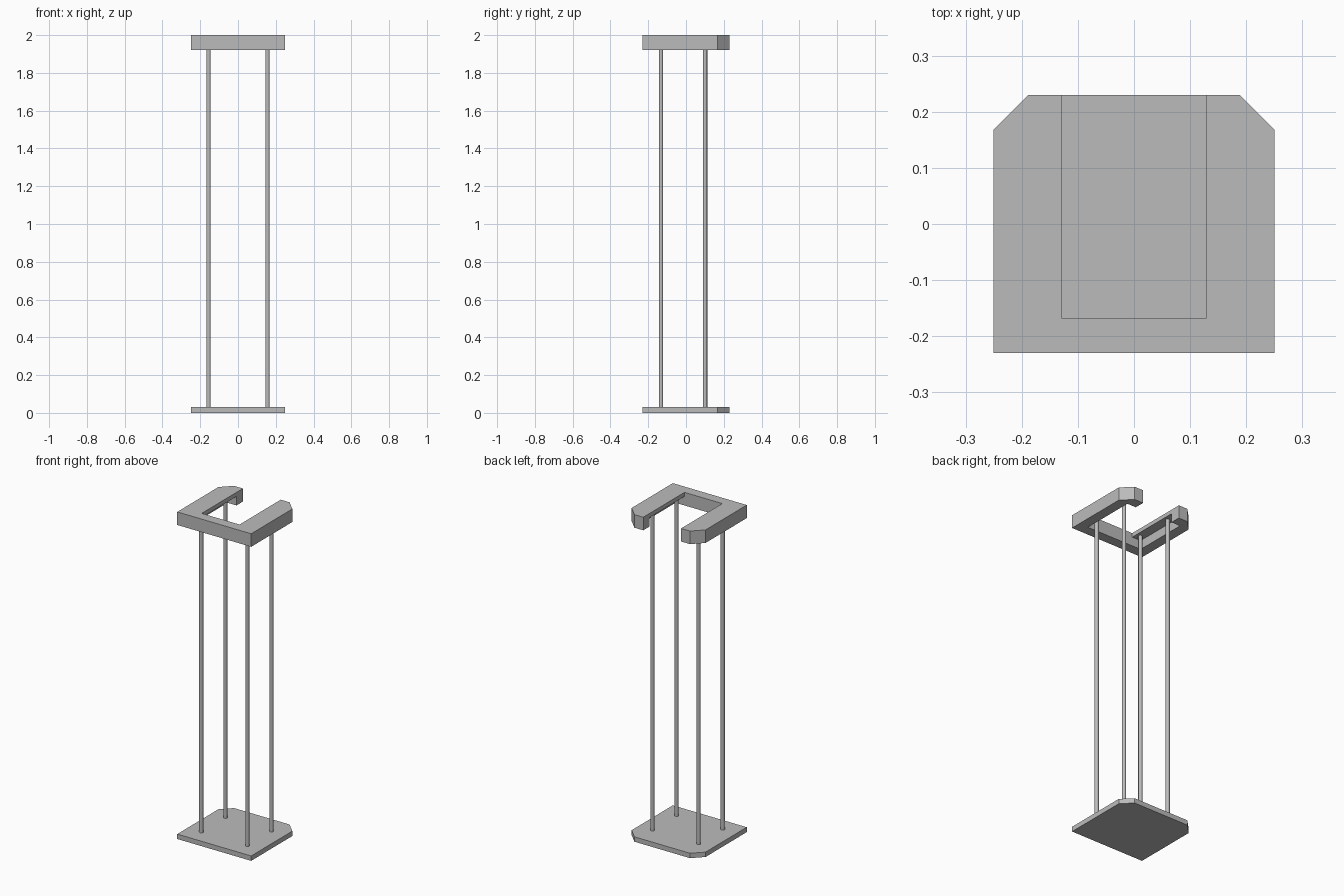
import bpy
import bmesh

cube = bpy.data.objects.get("Cube")
if cube:
    bpy.data.objects.remove(cube, do_unlink=True)

grey = bpy.data.materials.new("plain grey")
grey.use_nodes = True
colour = (0.5, 0.5, 0.5, 1)
grey.diffuse_color = colour
grey.node_tree.nodes["Principled BSDF"].inputs["Base Color"].default_value = colour

HALF_W, HALF_D = 0.25, 0.23      # outer footprint
WALL = 0.062                     # rim width, also the corner chamfer
NOTCH = 0.128                    # half width of the rear opening
IN_W, IN_D = HALF_W - WALL, HALF_D - WALL
TOP, SKIN, UNDER = 2.0, 1.975, 1.92
BASE = 0.03


def slab(name, right_half, z0, z1):
    """Extrude an outline given by its +x half, mirrored to -x."""
    outline = right_half + [(-x, y) for x, y in reversed(right_half)]
    bm = bmesh.new()
    face = bm.faces.new([bm.verts.new((x, y, z0)) for x, y in outline])
    ext = bmesh.ops.extrude_face_region(bm, geom=[face])
    verts = [v for v in ext["geom"] if isinstance(v, bmesh.types.BMVert)]
    bmesh.ops.translate(bm, verts=verts, vec=(0, 0, z1 - z0))
    bmesh.ops.recalc_face_normals(bm, faces=bm.faces)
    mesh = bpy.data.meshes.new(name)
    bm.to_mesh(mesh)
    bm.free()
    mesh.materials.append(grey)
    obj = bpy.data.objects.new(name, mesh)
    bpy.context.collection.objects.link(obj)
    return obj


# Base plate with chamfered rear corners
outer = [(HALF_W, -HALF_D), (HALF_W, IN_D), (IN_W, HALF_D)]
slab("base_plate", outer, 0, BASE)

# U-shaped top frame, open at the rear
frame = slab("top_frame", outer + [(NOTCH, HALF_D), (NOTCH, -IN_D)], UNDER, TOP)

# Pocket hollowed from the underside, leaving a thin skin on the arms
pocket = slab("pocket_cutter", [(IN_W, -IN_D), (IN_W, IN_D)], UNDER - 0.1, SKIN)
pocket.hide_render = True
pocket.hide_viewport = True
cut = frame.modifiers.new("pocket", "BOOLEAN")
cut.operation = "DIFFERENCE"
cut.solver = "EXACT"
cut.object = pocket

# Four slim posts from the base to the skin of the frame
for side, x in (("left", 0.156), ("right", -0.156)):
    for end, y in (("front", -0.132), ("back", 0.101)):
        bpy.ops.mesh.primitive_cylinder_add(
            vertices=16, radius=0.0115, depth=SKIN - BASE,
            location=(x, y, (SKIN + BASE) / 2))
        post = bpy.context.object
        post.name = f"{end}_{side}_post"
        post.data.materials.append(grey)
        bpy.ops.object.shade_smooth_by_angle()
